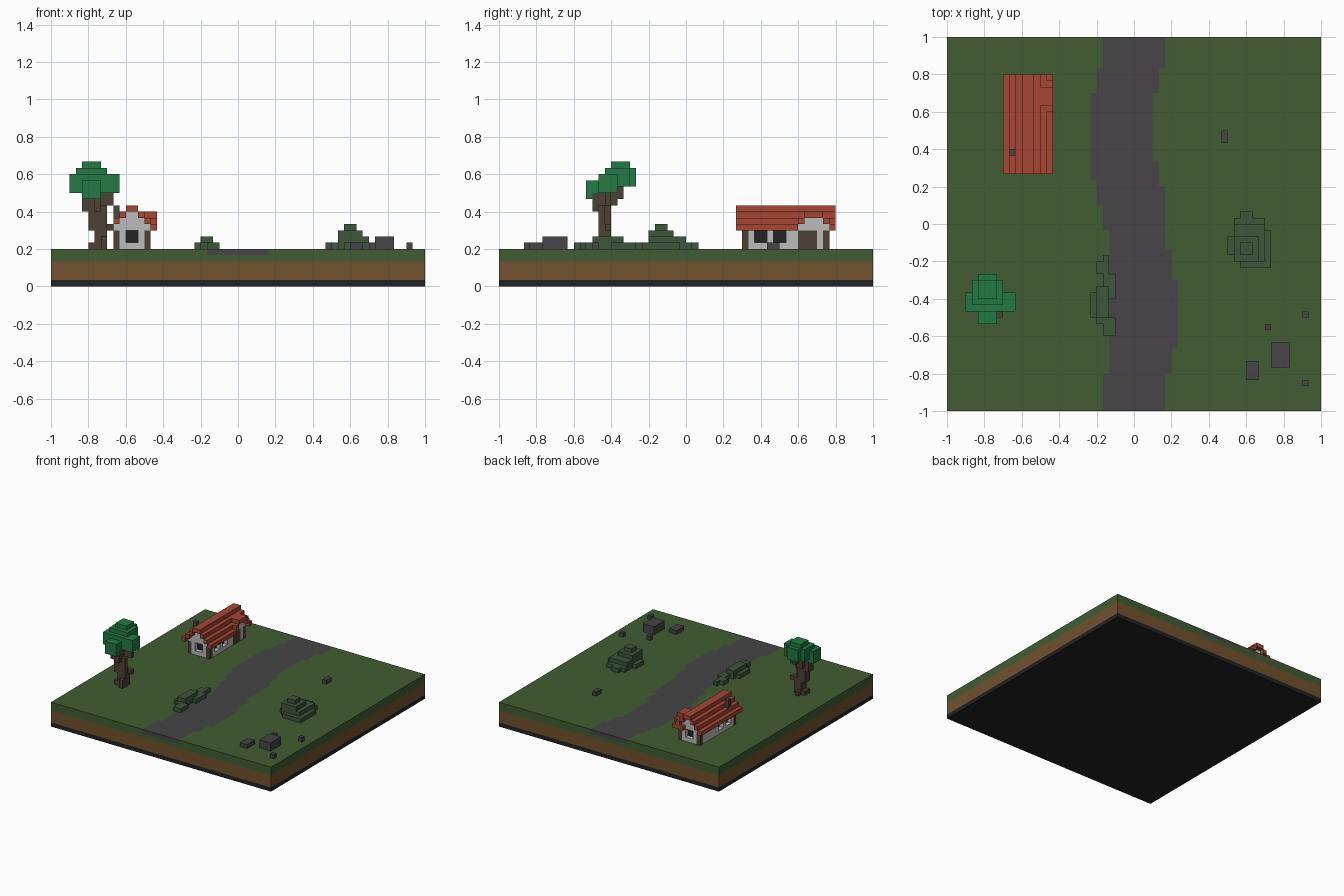
import bpy, bmesh, itertools
from mathutils import Vector

if "Cube" in bpy.data.objects:
    bpy.data.objects.remove(bpy.data.objects["Cube"])

U = 1 / 30  # size of one block


def material(name, rgb):
    lin = [(c / 255 / 12.92) if c < 11 else ((c / 255 + 0.055) / 1.055) ** 2.4 for c in rgb]
    m = bpy.data.materials.new(name)
    m.use_nodes = True
    m.diffuse_color = (*lin, 1)
    bsdf = m.node_tree.nodes["Principled BSDF"]
    bsdf.inputs["Base Color"].default_value = (*lin, 1)
    bsdf.inputs["Roughness"].default_value = 0.9
    return m


GRASS = material("grass green", (65, 92, 50))
SOIL = material("soil brown", (113, 81, 46))
BLACK = material("near black", (34, 34, 36))
STONE = material("stone grey", (71, 69, 71))
RED = material("roof red", (166, 70, 52))
WALL = material("wall grey", (188, 188, 188))
WOOD = material("wood brown", (78, 65, 53))
LEAF = material("leaf green", (34, 122, 67))
BUSH = material("bush green", (61, 86, 59))


def cells(boxes):
    """All unit cells inside boxes given as (x0, x1, y0, y1, z0, z1)."""
    out = set()
    for x0, x1, y0, y1, z0, z1 in boxes:
        out.update(itertools.product(range(x0, x1), range(y0, y1), range(z0, z1)))
    return out


def part(name, mat, boxes, carve=()):
    """Joins blocks into one skin, with the carve blocks taken away."""
    solid = cells(boxes) - cells(carve)
    bm = bmesh.new()
    verts = {}

    def vert(p):
        if p not in verts:
            verts[p] = bm.verts.new(Vector(p) * U)
        return verts[p]

    for c in sorted(solid):
        for a in range(3):
            for side in (0, 1):
                n = list(c)
                n[a] += 2 * side - 1
                if tuple(n) in solid:
                    continue
                loop = []
                for du, dv in ((0, 0), (1, 0), (1, 1), (0, 1)):
                    p = list(c)
                    p[a] += side
                    p[(a + 1) % 3] += du
                    p[(a + 2) % 3] += dv
                    loop.append(vert(tuple(p)))
                bm.faces.new(loop if side else loop[::-1])
    bmesh.ops.dissolve_limit(bm, angle_limit=0.01, verts=bm.verts, edges=bm.edges)
    me = bpy.data.meshes.new(name)
    bm.to_mesh(me)
    bm.free()
    me.materials.append(mat)
    ob = bpy.data.objects.new(name, me)
    bpy.context.collection.objects.link(ob)
    return ob


# Ground slab, with the winding road let into the grass
road = [(x0, x1, y0, y1, 5, 6) for x0, x1, y0, y1 in (
    (-5, 5, 25, 30), (-6, 4, 21, 25), (-7, 3, 10, 21), (-7, 4, 7, 10),
    (-6, 4, 6, 7), (-6, 5, 3, 6), (-5, 5, -1, 3), (-4, 5, -4, -1),
    (-4, 6, -9, -4), (-4, 7, -20, -9), (-4, 6, -24, -20), (-5, 5, -30, -24))]
part("bedrock", BLACK, [(-30, 30, -30, 30, 0, 1)])
part("soil", SOIL, [(-30, 30, -30, 30, 1, 4)])
part("grass", GRASS, [(-30, 30, -30, 30, 4, 6)], road)
part("road", STONE, road)

# House: windows are cut one block deep, with dark glass behind
openings = [(-18, -16, 9, 10, 7, 9), (-18, -16, 22, 23, 7, 9)]
glass = [(-18, -16, 10, 11, 7, 9), (-18, -16, 21, 22, 7, 9)]
for y in (11, 14):
    openings += [(-15, -14, y, y + 2, 7, 9), (-20, -19, y, y + 2, 7, 9)]
    glass += [(-16, -15, y, y + 2, 7, 9), (-19, -18, y, y + 2, 7, 9)]
posts = [(x, x + 1, y, y + 1, 6, 9) for x in (-20, -15) for y in (9, 22)]
posts.append((-15, -14, 18, 19, 6, 9))
door = [(-15, -14, 19, 21, 6, 9)]
walls = [(-20, -14, 9, 23, 6, 10), (-19, -15, 9, 23, 10, 11), (-18, -16, 9, 23, 11, 12)]
gable = [(-16, -14, 18, 23, 9, 10), (-16, -14, 19, 22, 10, 11)]
part("house_walls", WALL, walls + gable, openings + glass + posts + door)
part("window_glass", BLACK, glass)
part("house_posts", WOOD, posts)
part("house_door", WOOD, door)

# Stepped main roof and the small cross gable over the door
roof = [(-18, -16, 8, 24, 12, 13)]
for i in range(3):
    roof += [(-19 - i, -18 - i, 8, 24, 11 - i, 12 - i), (-16 + i, -15 + i, 8, 24, 11 - i, 12 - i)]
cross = [(-16, -13, 19, 22, 11, 12)]
for i in range(2):
    cross += [(-16, -13, 18 - i, 19 - i, 10 - i, 11 - i), (-16, -13, 22 + i, 23 + i, 10 - i, 11 - i)]
part("house_roof", RED, roof + cross,
     [(-16, -13, 18, 23, 9, 10), (-16, -13, 19, 22, 10, 11)])
part("chimney", STONE, [(-20, -19, 11, 12, 11, 13)])

# Tree
part("tree_trunk", WOOD, [
    (-24, -21, -14, -12, 6, 7), (-22, -21, -15, -14, 6, 8), (-23, -22, -12, -11, 6, 7),
    (-23, -21, -14, -12, 7, 10), (-24, -22, -14, -12, 9, 13), (-22, -21, -14, -13, 10, 13),
    (-21, -20, -13, -12, 9, 10), (-25, -23, -14, -12, 12, 15), (-23, -22, -15, -13, 12, 15),
    (-22, -20, -13, -12, 13, 15), (-24, -22, -12, -11, 13, 16), (-23, -22, -11, -10, 14, 16)])
part("tree_leaves", LEAF, [
    (-25, -22, -12, -9, 16, 20), (-26, -21, -13, -9, 16, 19), (-25, -22, -13, -8, 16, 19),
    (-25, -22, -16, -12, 14, 17), (-25, -22, -14, -12, 17, 18),
    (-27, -24, -14, -11, 15, 18), (-22, -19, -14, -11, 15, 18)])

# Bushes
part("roadside_bush", BUSH, [
    (-7, -4, -15, -11, 6, 7), (-6, -4, -16, -10, 6, 7), (-5, -3, -18, -15, 6, 7),
    (-5, -3, -12, -8, 6, 7), (-6, -4, -8, -6, 6, 7), (-5, -4, -8, -5, 6, 7),
    (-6, -4, -15, -10, 7, 8)])
part("field_bush", BUSH, [
    (16, 21, -6, 1, 6, 7), (17, 19, 1, 2, 6, 7), (17, 22, -7, -1, 6, 7),
    (15, 17, -5, -2, 6, 7), (16, 21, -6, 0, 7, 8), (16, 20, -6, -2, 8, 9),
    (17, 19, -5, -3, 9, 10)])

# Rocks
for i, (x0, x1, y0, y1, top) in enumerate((
        (22, 25, -23, -19, 8), (18, 20, -25, -22, 7), (21, 22, -17, -16, 7),
        (27, 28, -15, -14, 7), (27, 28, -26, -25, 7), (14, 15, 13, 15, 7))):
    part(f"rock_{i + 1}", STONE, [(x0, x1, y0, y1, 6, top)])
